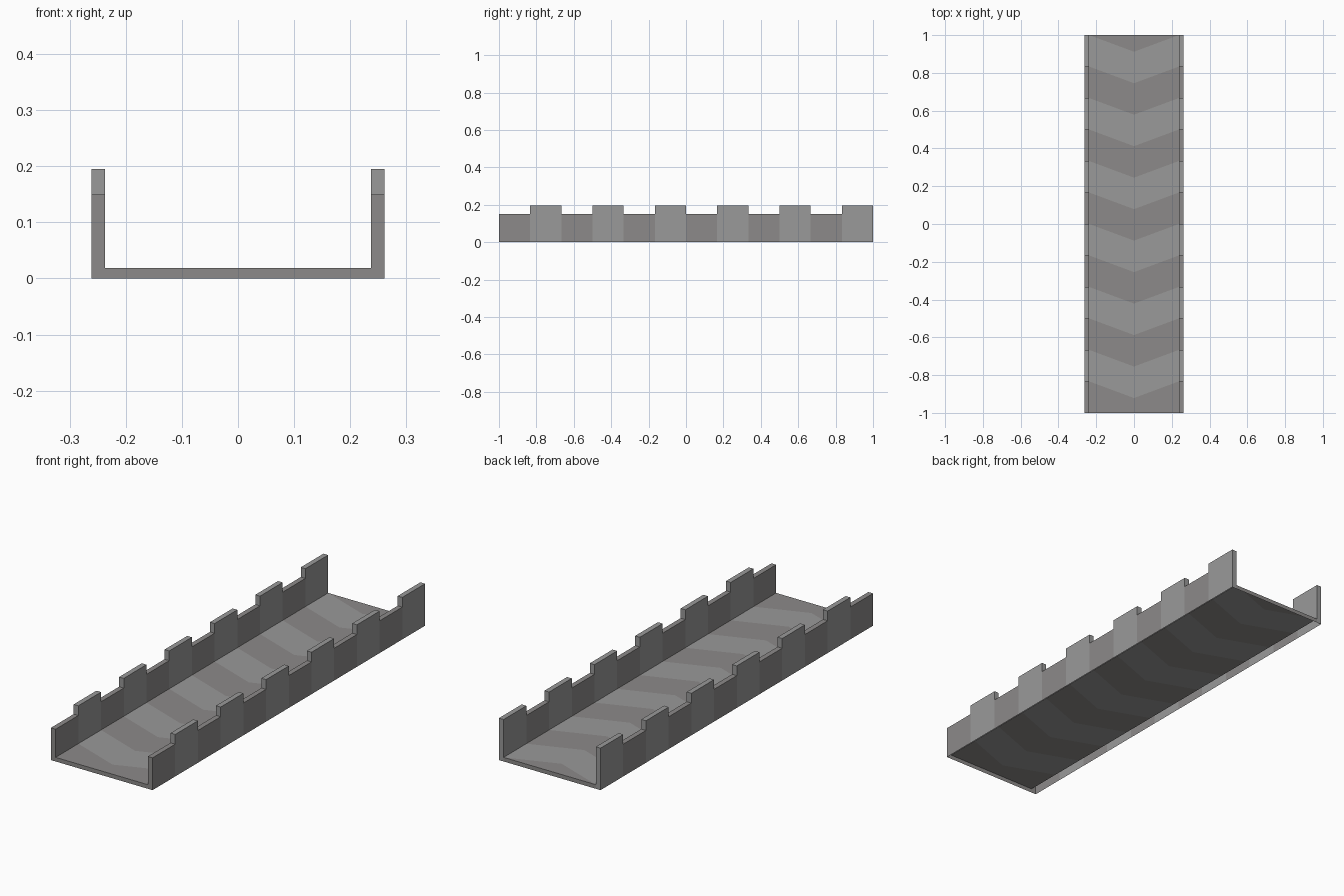
import bpy

if "Cube" in bpy.data.objects:
    bpy.data.objects.remove(bpy.data.objects["Cube"])

XI, XO = 0.237, 0.261          # inner and outer wall faces
ZF = 0.019                     # floor height
LOW, HIGH = 0.15, 0.195        # wall heights
N = 12                         # bands along the length
SHIFT = 0.088                  # how far the chevron tips lean forward
STEP = 2 / N


def material(name, rgb):
    m = bpy.data.materials.new(name)
    m.diffuse_color = (*rgb, 1)
    m.use_nodes = True
    m.node_tree.nodes["Principled BSDF"].inputs["Base Color"].default_value = m.diffuse_color
    return m


MATS = [material("dark_grey", (0.265, 0.255, 0.252)),
        material("light_grey", (0.32, 0.32, 0.32))]


def build(name, faces):
    """Make a mirrored object from (points, material index) pairs."""
    verts, polys = [], []
    for pts, _ in faces:
        polys.append(range(len(verts), len(verts) + len(pts)))
        verts += pts
    mesh = bpy.data.meshes.new(name)
    mesh.from_pydata(verts, [], [list(p) for p in polys])
    for m in MATS:
        mesh.materials.append(m)
    for poly, (_, mat) in zip(mesh.polygons, faces):
        poly.material_index = mat
    obj = bpy.data.objects.new(name, mesh)
    bpy.context.collection.objects.link(obj)
    obj.modifiers.new("mirror", 'MIRROR').use_axis[0] = True
    return obj


def cross(x0, x1, y, z0, z1, facing):
    """Upright face across x, facing -y or +y."""
    pts = [(x0, y, z0), (x1, y, z0), (x1, y, z1), (x0, y, z1)]
    return pts if facing < 0 else pts[::-1]


def along(x, y0, y1, z0, z1, facing):
    """Upright face along y, facing +x or -x."""
    pts = [(x, y0, z0), (x, y1, z0), (x, y1, z1), (x, y0, z1)]
    return pts if facing > 0 else pts[::-1]


floor, wall = [], []
for k in range(N):
    y0, y1 = -1 + k * STEP, -1 + (k + 1) * STEP
    mat = k % 2
    h = HIGH if mat else LOW
    # chevron floor band
    floor.append(([(0, max(-1, y0 - SHIFT), ZF), (XI, y0, ZF),
                   (XI, y1, ZF), (0, y1 - SHIFT, ZF)], mat))
    # wall band: outside, inside, top
    wall.append((along(XO, y0, y1, 0, h, 1), mat))
    wall.append((along(XI, y0, y1, ZF, h, -1), mat))
    wall.append(([(XI, y0, h), (XO, y0, h), (XO, y1, h), (XI, y1, h)], mat))
    # step between low and high bands
    if k:
        wall.append((cross(XI, XO, y0, LOW, HIGH, -1 if mat else 1), 1))

# last half chevron and the floor's thin end lips (underside stays open)
floor.append(([(0, 1 - SHIFT, ZF), (XI, 1, ZF), (0, 1, ZF)], 0))
floor.append((cross(0, XI, -1, 0, ZF, -1), 0))
floor.append((cross(0, XI, 1, 0, ZF, 1), 0))

# wall end caps
wall.append((cross(XI, XO, -1, 0, LOW, -1), 0))
wall.append((cross(XI, XO, 1, 0, HIGH, 1), 1))

build("chevron_floor", floor)
build("stepped_side_walls", wall)
